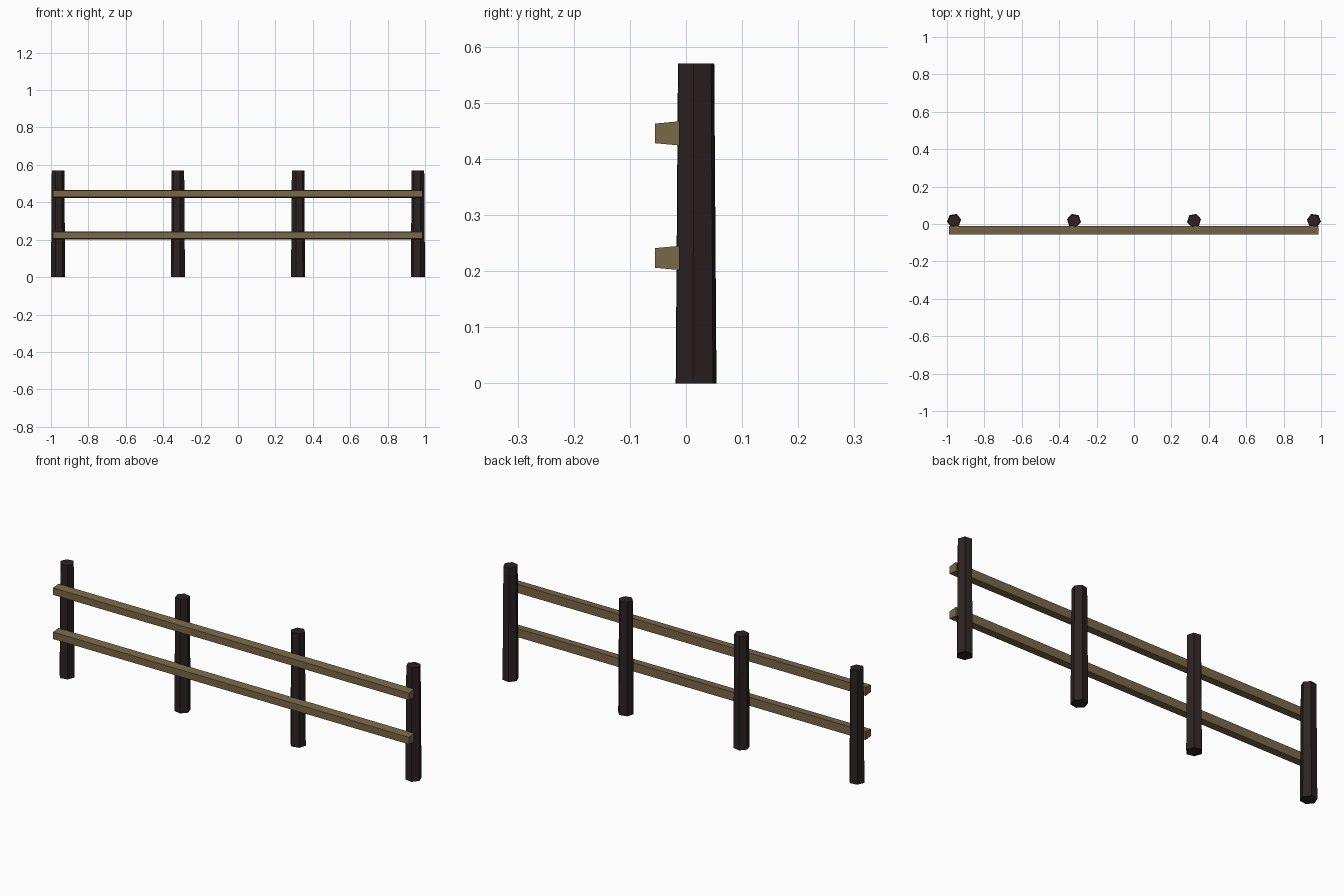
import bpy, bmesh, math

if "Cube" in bpy.data.objects:
    bpy.data.objects.remove(bpy.data.objects["Cube"])


def material(name, rgb):
    m = bpy.data.materials.new(name)
    m.diffuse_color = (*rgb, 1)
    m.use_nodes = True
    m.node_tree.nodes["Principled BSDF"].inputs["Base Color"].default_value = m.diffuse_color
    return m


def loft(name, rings, mat):
    """Join two matching rings of points into a closed flat-faced solid."""
    bm = bmesh.new()
    a, b = [[bm.verts.new(p) for p in ring] for ring in rings]
    n = len(a)
    bm.faces.new(a)
    bm.faces.new(b)
    for i in range(n):
        j = (i + 1) % n
        bm.faces.new((a[i], a[j], b[j], b[i]))
    bmesh.ops.recalc_face_normals(bm, faces=bm.faces)
    mesh = bpy.data.meshes.new(name)
    bm.to_mesh(mesh)
    bm.free()
    mesh.materials.append(mat)
    obj = bpy.data.objects.new(name, mesh)
    bpy.context.collection.objects.link(obj)
    return obj


dark_wood = material("dark_wood", (0.026, 0.0165, 0.0165))
light_wood = material("light_wood", (0.195, 0.137, 0.068))


def hexagon(x, y, z, radius, turn):
    return [(x + radius * math.cos(math.radians(turn + 60 * i)),
             y + radius * math.sin(math.radians(turn + 60 * i)), z)
            for i in range(6)]


# Four tapered six-sided posts, each turned a little differently
for i, (x, turn) in enumerate(zip((-0.962, -0.321, 0.321, 0.962),
                                  (8, -12, 12, -8))):
    loft(f"post_{i + 1}", [hexagon(x, 0.018, 0, 0.0382, turn),
                           hexagon(x, 0.018, 0.57, 0.034, turn)], dark_wood)

# Two long rails, slightly narrower on the front face
for name, z in (("lower_rail", 0.2235), ("upper_rail", 0.4455)):
    section = [(-0.055, -0.0175), (-0.012, -0.0215),
               (-0.012, 0.0215), (-0.055, 0.0175)]
    loft(name, [[(x, y, z + dz) for y, dz in section]
                for x in (-0.989, 0.987)], light_wood)
